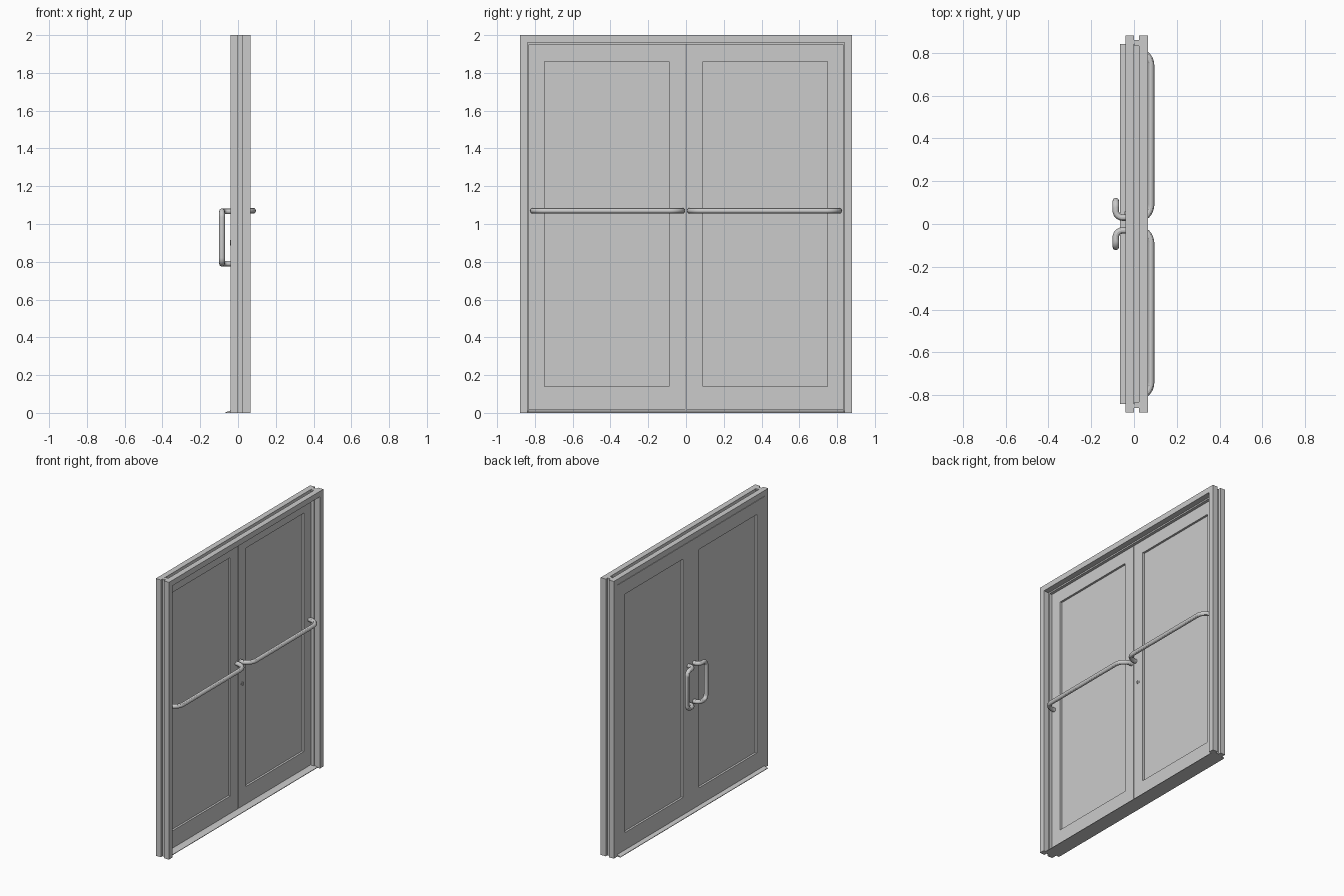
import bpy, bmesh, math
from mathutils import Vector

old = bpy.data.objects.get("Cube")
if old:
    bpy.data.objects.remove(old, do_unlink=True)

grey = bpy.data.materials.new("light grey metal")
grey.use_nodes = True
COLOUR = (0.6, 0.6, 0.6, 1)
grey.diffuse_color = COLOUR
grey.node_tree.nodes["Principled BSDF"].inputs["Base Color"].default_value = COLOUR


def finish(name, bm):
    bmesh.ops.recalc_face_normals(bm, faces=bm.faces)
    mesh = bpy.data.meshes.new(name)
    bm.to_mesh(mesh)
    bm.free()
    mesh.materials.append(grey)
    obj = bpy.data.objects.new(name, mesh)
    bpy.context.collection.objects.link(obj)
    return obj


def add_box(bm, lo, hi):
    lo, hi = Vector(lo), Vector(hi)
    verts = bmesh.ops.create_cube(bm, size=1)["verts"]
    for v in verts:
        v.co = (lo + hi) / 2 + v.co * (hi - lo)


def extrude(name, start, offset):
    """Extrude a closed outline of 3D points along an offset."""
    bm = bmesh.new()
    face = bm.faces.new([bm.verts.new(p) for p in start])
    new = bmesh.ops.extrude_face_region(bm, geom=[face])["geom"]
    bmesh.ops.translate(bm, vec=offset, verts=[g for g in new if isinstance(g, bmesh.types.BMVert)])
    return finish(name, bm)


def tube(name, corners, bend, radius):
    """Round bar through right-angled corners with circular bends."""
    pts = [Vector(p) for p in corners]
    path = [pts[0]]
    for a, p, b in zip(pts, pts[1:], pts[2:]):
        din, dout = (p - a).normalized(), (b - p).normalized()
        centre = p - bend * din + bend * dout
        for i in range(9):
            t = math.pi / 2 * i / 8
            path.append(centre + bend * (din * math.sin(t) - dout * math.cos(t)))
    path.append(pts[-1])
    curve = bpy.data.curves.new(name, "CURVE")
    curve.dimensions = "3D"
    curve.bevel_depth = radius
    curve.bevel_resolution = 4
    curve.use_fill_caps = True
    spline = curve.splines.new("POLY")
    spline.points.add(len(path) - 1)
    for point, co in zip(spline.points, path):
        point.co = (*co, 1)
    curve.materials.append(grey)
    obj = bpy.data.objects.new(name, curve)
    bpy.context.collection.objects.link(obj)
    bpy.ops.object.select_all(action="DESELECT")
    obj.select_set(True)
    bpy.context.view_layer.objects.active = obj
    bpy.ops.object.convert(target="MESH")
    bpy.ops.object.shade_smooth_by_angle()


# Frame section as (depth, distance in from the outer edge): outer groove and inner stop
BACK, FRONT, HALF, TOP = -0.04, 0.065, 0.88, 2.0
section = [(BACK, 0), (0, 0), (0, 0.02), (0.024, 0.02), (0.024, 0), (FRONT, 0),
           (FRONT, 0.04), (0.024, 0.04), (0.024, 0.05), (0.003, 0.05), (0.003, 0.04), (BACK, 0.04)]
for side, label in ((1, "left"), (-1, "right")):
    extrude(label + "_jamb", [(x, side * (HALF - t), 0) for x, t in section], (0, 0, TOP))
inner = HALF - 0.04
extrude("header", [(x, -inner, TOP - t) for x, t in section], (0, 2 * inner, 0))

# Threshold with sloped edges
sill = [(-0.065, 0), (-0.065, 0.004), (-0.04, 0.012), (0.02, 0.012), (0.045, 0.004), (0.045, 0)]
extrude("threshold", [(x, -inner, z) for x, z in sill], (0, 2 * inner, 0))

# Two leaves, each with stiles, rails, recessed panel, push bar and pull
LOW, HIGH, FACE = 0.015, 1.957, 0.001
for side, label in ((1, "left"), (-1, "right")):
    bm = bmesh.new()

    def part(y0, y1, z0, z1, x0=BACK, x1=FACE):
        ya, yb = sorted((side * y0, side * y1))
        add_box(bm, (x0, ya, z0), (x1, yb, z1))

    part(0.002, 0.09, LOW, HIGH)
    part(0.75, 0.838, LOW, HIGH)
    part(0.09, 0.75, LOW, 0.14)
    part(0.09, 0.75, 1.86, HIGH)
    finish(label + "_leaf_frame", bm)

    bm = bmesh.new()
    part(0.09, 0.75, 0.14, 1.86, -0.025, -0.014)
    finish(label + "_panel", bm)

    tube(label + "_push_bar", [(0, side * 0.02, 1.07), (0.08, side * 0.02, 1.07),
                               (0.08, side * 0.81, 1.07), (0, side * 0.81, 1.07)], 0.07, 0.015)
    out, leg, grip, hi, lo = -0.085, side * 0.03, side * 0.107, 1.067, 0.79
    tube(label + "_pull_handle", [(BACK, leg, hi), (out, leg, hi), (out, grip, hi),
                                  (out, grip, lo), (out, leg, lo), (BACK, leg, lo)], 0.032, 0.015)

# Meeting strip on the left leaf
bm = bmesh.new()
add_box(bm, (FACE, 0.004, 0.02), (FACE + 0.002, 0.08, 1.95))
finish("meeting_strip", bm)

# Lock: round cylinder through the left leaf and a small turn piece
bm = bmesh.new()
cyl = bmesh.ops.create_cone(bm, cap_ends=True, segments=20, radius1=0.014, radius2=0.014, depth=0.048)["verts"]
for v in cyl:
    v.co = (v.co.z - 0.0195, v.co.x + 0.045, v.co.y + 0.9)
add_box(bm, (0.004, 0.042, 0.89), (0.012, 0.048, 0.91))
finish("lock", bm)
